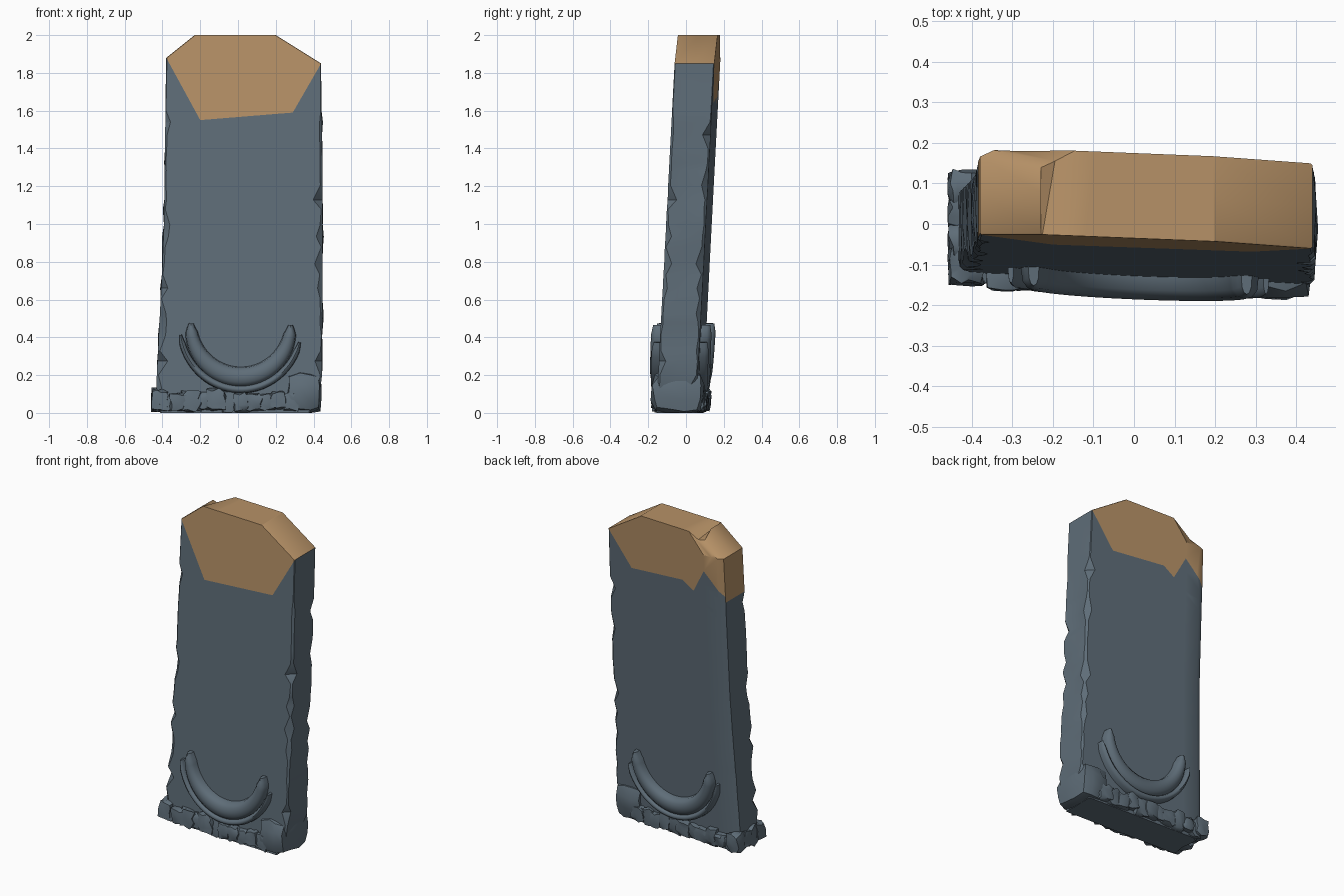
import bpy, bmesh, math, random
from mathutils import Vector

if "Cube" in bpy.data.objects:
    bpy.data.objects.remove(bpy.data.objects["Cube"])

random.seed(7)
D = 0.105          # half thickness of the slab
COLS = 9           # columns across the faces


def material(name, rgb):
    m = bpy.data.materials.new(name)
    m.diffuse_color = (*rgb, 1)
    m.use_nodes = True
    m.node_tree.nodes["Principled BSDF"].inputs["Base Color"].default_value = m.diffuse_color
    return m


SLATE = material("slate_grey", (0.113, 0.153, 0.188))
TAN = material("fresh_tan", (0.47, 0.285, 0.135))


def lean(v):
    """Lean the whole stone backwards and turn it slightly."""
    v.y += 0.07 + 0.053 * (v.z - 2) - 0.04 * v.x


def finish(name, bm, mats, angle=35):
    bmesh.ops.recalc_face_normals(bm, faces=bm.faces)
    for v in bm.verts:
        lean(v.co)
    me = bpy.data.meshes.new(name)
    bm.to_mesh(me)
    bm.free()
    ob = bpy.data.objects.new(name, me)
    bpy.context.collection.objects.link(ob)
    for m in mats:
        me.materials.append(m)
    bpy.ops.object.select_all(action='DESELECT')
    bpy.context.view_layer.objects.active = ob
    ob.select_set(True)
    bpy.ops.object.shade_smooth_by_angle(angle=math.radians(angle))
    return ob


def interp(pts, x):
    """Piecewise linear height along a line of points."""
    for (x0, z0), (x1, z1) in zip(pts, pts[1:]):
        if x <= x1:
            break
    return z0 + (z1 - z0) * (x - x0) / (x1 - x0)


# ---- slab: stacked chipped rings -------------------------------------------
LEFT = [(0, -0.41), (0.06, -0.435), (0.2, -0.43), (0.8, -0.4), (1.0, -0.392), (1.9, -0.38)]
RIGHT = [(0, 0.38), (0.08, 0.43), (0.2, 0.445), (1.2, 0.448), (1.9, 0.44)]


def chip():
    return random.uniform(0.025, 0.055) if random.random() < 0.3 else random.uniform(0.004, 0.014)


def ring(bm, zl, zr, xl, xr, rough):
    c = [chip() if rough else 0.004 for _ in range(4)]
    jl, jr = [random.uniform(-0.012, 0.008) * rough for _ in range(2)]
    bl = max(c[3], 0.035)                       # softer back left corner
    pts = []

    def row(a, b, y):
        return [(a + (b - a) * k / (COLS - 1), y) for k in range(COLS)]
    pts += row(xl + c[0], xr - c[1], -D)
    pts += [(xr, -D + c[1]), (xr + jr, random.uniform(-0.03, 0.03) * rough), (xr, D - c[2])]
    pts += row(xl + bl, xr - c[2], D)[::-1]
    pts += [(xl, D - bl * 0.5), (xl - jl, random.uniform(-0.03, 0.03) * rough), (xl, -D + c[0])]
    return [bm.verts.new((x, y, zl + (zr - zl) * (x - xl) / (xr - xl))) for x, y in pts]


def cap(bm, r):
    n = COLS
    back = r[n + 3:2 * n + 3][::-1]
    for k in range(n - 1):
        bm.faces.new((r[k], r[k + 1], back[k + 1], back[k]))
    bm.faces.new(r[n - 1:n + 4])
    bm.faces.new(r[2 * n + 2:] + [r[0]])


bm = bmesh.new()
rings = []
heights = [0.0, 0.06, 0.13, 0.2] + [0.2 + 1.34 * i / 20 for i in range(1, 21)]
for z in heights:
    w = z + (random.uniform(-0.015, 0.015) if 0.2 < z < 1.5 else 0)
    rings.append(ring(bm, w, w, interp(LEFT, z), interp(RIGHT, z), 1))
rings.append(ring(bm, 1.6, 1.6, -0.385, 0.442, 0))
rings.append(ring(bm, 1.88, 1.85, -0.38, 0.44, 0))
rings.append(ring(bm, 2.0, 2.0, -0.23, 0.2, 0))
for a, b in zip(rings, rings[1:]):
    for i in range(len(a)):
        j = (i + 1) % len(a)
        bm.faces.new((a[i], a[j], b[j], b[i]))
cap(bm, rings[0])
cap(bm, rings[-1])
# broken dent on the rear of the top edge
for v in rings[-1]:
    if v.co.y > 0.05 and -0.24 < v.co.x < -0.15:
        v.co += Vector((0, -0.025, -0.05))
bmesh.ops.recalc_face_normals(bm, faces=bm.faces)

# outline of the freshly broken top on the front and back faces
FRONT = [(-0.38, 1.88), (-0.2, 1.55), (0.29, 1.59), (0.44, 1.85)]
BACK = [(-0.38, 1.64), (-0.245, 1.77), (-0.165, 1.62), (-0.09, 1.67), (0.28, 1.64), (0.44, 1.85)]
for sign, line in ((-1, FRONT), (1, BACK)):
    for (x0, z0), (x1, z1) in zip(line, line[1:]):
        faces = [f for f in bm.faces if f.normal.y * sign > 0.6
                 and f.calc_center_median().z > 1.4]
        geom = set(faces)
        for f in faces:
            geom.update(f.edges)
            geom.update(f.verts)
        bmesh.ops.bisect_plane(bm, geom=list(geom), dist=1e-5, plane_co=(x0, 0, z0),
                               plane_no=(z0 - z1, 0, x1 - x0))
bm.normal_update()
for f in bm.faces:
    c, n = f.calc_center_median(), f.normal
    if n.y < -0.6:
        limit = interp(FRONT, c.x)
    elif n.y > 0.6:
        limit = interp(BACK, c.x)
    else:
        limit = 1.85 if c.x > 0.2 else 1.6
    f.material_index = int(c.z > limit)
finish("slab", bm, [SLATE, TAN])


# ---- crescents: tapered sweeps on both faces -------------------------------
def crescent(name, side, rx, rz, a0, a1, thin, thick, depth, steps=36, seg=12):
    bm = bmesh.new()
    loops = []
    for i in range(steps + 1):
        t = i / steps
        a = math.radians(a0 + (a1 - a0) * t)
        end = min(1, 0.45 + 0.55 * min(t, 1 - t) * steps / 2)     # rounded tips
        w = (thin + (thick - thin) * math.sin(math.pi * t)) * end
        out = Vector((math.cos(a), 0, math.sin(a)))
        mid = Vector((0.015 + rx * out.x, side * (D - 0.01), 0.46 + rz * out.z))
        loop = []
        for k in range(seg):
            b = 2 * math.pi * k / seg
            s = math.copysign(abs(math.sin(b)) ** 0.6, math.sin(b))
            h = (depth + 0.01) * (0.75 + 0.25 * end)
            loop.append(bm.verts.new(mid + out * (w * math.cos(b)) + Vector((0, side * h * s, 0))))
        loops.append(loop)
    for a, b in zip(loops, loops[1:]):
        for k in range(seg):
            j = (k + 1) % seg
            bm.faces.new((a[k], a[j], b[j], b[k]))
    bm.faces.new(loops[0])
    bm.faces.new(loops[-1])
    finish(name, bm, [SLATE], 50)


for label, side in (("front", -1), ("back", 1)):
    crescent(label + "_crescent", side, 0.263, 0.27, 177, 361, 0.03, 0.055, 0.055)
    crescent(label + "_crescent_rim", side, 0.322, 0.335, 188, 345, 0.016, 0.022, 0.046)


# ---- rubble around the foot -------------------------------------------------
def rock(name, centre, half, rough=0.2):
    bm = bmesh.new()
    bmesh.ops.create_cube(bm, size=2)
    bmesh.ops.subdivide_edges(bm, edges=bm.edges, cuts=2, use_grid_fill=True)
    for v in bm.verts:
        p = v.co.normalized() * 1.15 * 0.6 + v.co * 0.4
        p += Vector([random.uniform(-rough, rough) for _ in range(3)])
        v.co = Vector([max(-1, min(1, p[i])) * half[i] + centre[i] for i in range(3)])
        v.co.z = max(v.co.z, 0.0)
    finish(name, bm, [SLATE], 40)


for label, side in (("front", -1), ("back", 1)):
    for i in range(11):
        x = -0.38 + 0.066 * i
        h = random.uniform(0.04, 0.062)
        rock(f"{label}_rubble_{i + 1}", (x, side * 0.1, h + random.uniform(0.0, 0.02)),
             (random.uniform(0.04, 0.055), random.uniform(0.03, 0.05), h))
for i in range(4):
    rock(f"left_rubble_{i + 1}", (-0.415, -0.09 + 0.065 * i, 0.07),
         (0.045, 0.045, random.uniform(0.05, 0.065)))
rock("right_foot", (0.35, 0.0, 0.11), (0.092, 0.14, 0.11), 0.08)
